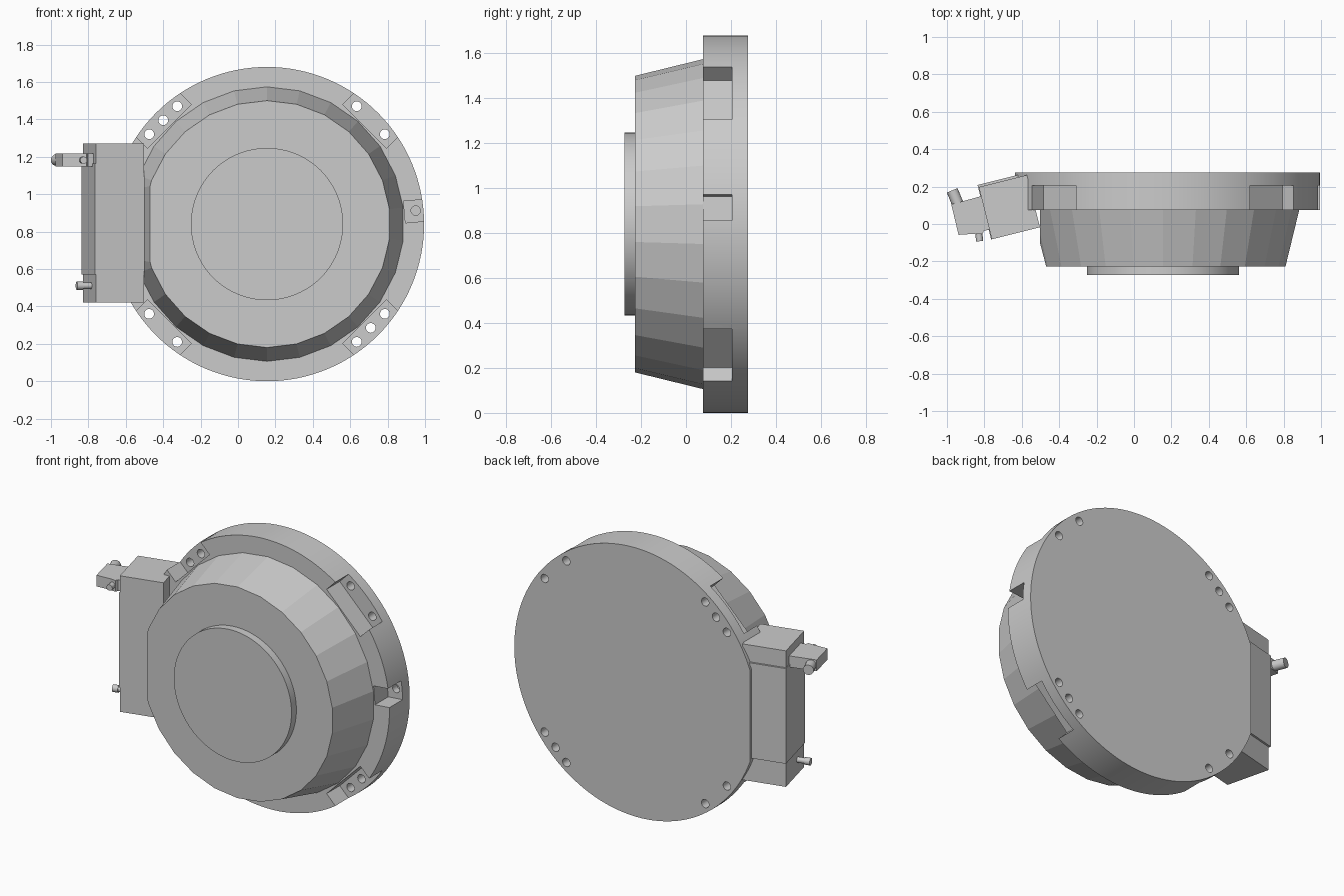
import bpy, bmesh, math
from mathutils import Matrix, Vector

if "Cube" in bpy.data.objects:
    bpy.data.objects.remove(bpy.data.objects["Cube"])

CX, CZ = 0.155, 0.84          # disc axis position
TILT = math.radians(14)       # swing of the side arm


def finish(name, bm, smooth=False):
    bmesh.ops.recalc_face_normals(bm, faces=bm.faces)
    me = bpy.data.meshes.new(name)
    bm.to_mesh(me)
    bm.free()
    ob = bpy.data.objects.new(name, me)
    bpy.context.collection.objects.link(ob)
    if smooth:
        bpy.ops.object.select_all(action='DESELECT')
        bpy.context.view_layer.objects.active = ob
        ob.select_set(True)
        bpy.ops.object.shade_smooth_by_angle(angle=math.radians(30))
    return ob


def add_disc(bm, x, z, y_back, y_front, r_back, r_front, n):
    m = Matrix.Translation((x, (y_back + y_front) / 2, z)) @ Matrix.Rotation(math.pi / 2, 4, 'X')
    bmesh.ops.create_cone(bm, cap_ends=True, segments=n, radius1=r_back, radius2=r_front,
                          depth=y_back - y_front, matrix=m)


def add_box(bm, lo, hi, frame=Matrix()):
    lo, hi = Vector(lo), Vector(hi)
    m = frame @ Matrix.Translation((lo + hi) / 2) @ Matrix.Diagonal((*(hi - lo), 1))
    bmesh.ops.create_cube(bm, size=1, matrix=m)


def add_rod(bm, p, q, r, n=16):
    p, q = Vector(p), Vector(q)
    m = Matrix.Translation((p + q) / 2) @ (q - p).to_track_quat('Z', 'Y').to_matrix().to_4x4()
    bmesh.ops.create_cone(bm, cap_ends=True, segments=n, radius1=r, radius2=r,
                          depth=(q - p).length, matrix=m)


def clip(bm, co, no):
    res = bmesh.ops.bisect_plane(bm, geom=bm.verts[:] + bm.edges[:] + bm.faces[:], dist=1e-5,
                                 plane_co=co, plane_no=no, clear_outer=True)
    bmesh.ops.holes_fill(bm, edges=[e for e in bm.edges if e.is_boundary])


def cut(ob, bm):
    cutter = finish("cutter", bm)
    cutter.hide_render = True
    mod = ob.modifiers.new("cut", 'BOOLEAN')
    mod.operation, mod.solver, mod.object = 'DIFFERENCE', 'EXACT', cutter
    bpy.context.view_layer.objects.active = ob
    bpy.ops.object.modifier_apply(modifier=mod.name)
    bpy.data.objects.remove(cutter)


# Mounting flange, flat on the arm side
bm = bmesh.new()
add_disc(bm, CX, CZ, 0.275, 0.075, 0.84, 0.84, 128)
clip(bm, (-0.635, 0, 0), (-1, 0, 0))
flange = finish("mounting_flange", bm)

# Bolt pockets on the diagonals plus one narrow pocket on the right
bm = bmesh.new()
for deg, half in ((45, 0.165), (135, 0.165), (225, 0.165), (315, 0.165), (5, 0.058)):
    frame = Matrix.Translation((CX, 0, CZ)) @ Matrix.Rotation(-math.radians(deg), 4, 'Y')
    add_box(bm, (0.738, 0, -half), (1.0, 0.205, half), frame)
cut(flange, bm)

# Bolt holes: two or three through each pocket, one blind hole on the right
bm = bmesh.new()
for sx, sz, middle in ((1, 1, 0), (-1, 1, 1), (1, -1, 1), (-1, -1, 0)):
    spots = [(0.48, 0.63), (0.63, 0.48)] + [(0.555, 0.555)] * middle
    for dx, dz in spots:
        add_disc(bm, CX + sx * dx, CZ + sz * dz, 0.4, 0.0, 0.026, 0.026, 20)
add_disc(bm, 0.95, 0.912, 0.25, 0.15, 0.025, 0.025, 20)
cut(flange, bm)
bpy.ops.object.select_all(action='DESELECT')
bpy.context.view_layer.objects.active = flange
flange.select_set(True)
bpy.ops.object.shade_smooth_by_angle(angle=math.radians(30))

# Tapered housing with the arm side sliced off
bm = bmesh.new()
add_disc(bm, CX, CZ, 0.08, -0.226, 0.735, 0.66, 26)
clip(bm, (-0.503, 0, 0), (-1, 0, 0))
clip(bm, (-0.503, -0.1, 0), (-0.125, -0.033, 0))
finish("tapered_housing", bm)

# Raised front cap
bm = bmesh.new()
add_disc(bm, CX, CZ, -0.22, -0.274, 0.407, 0.407, 96)
finish("front_cap", bm, True)

# Tilted side arm: local origin is the middle of its outer face
arm = Matrix.Translation((-0.796, 0.062, 0)) @ Matrix.Rotation(TILT, 4, 'Z')
for name, z0, z1, grow in (("arm_lower_block", 0.42, 0.57, 0),
                           ("arm_middle", 0.57, 1.165, 0.012),
                           ("arm_upper_block", 1.165, 1.27, 0)):
    bm = bmesh.new()
    add_box(bm, (-grow / 3, -0.148, z0), (0.265, 0.14 + grow, z1), arm)
    finish(name, bm)

# Connector body: top outline extruded upward
outline = [(-0.977, 0.105), (-0.938, -0.058), (-0.848, -0.052), (-0.81, -0.055),
           (-0.803, -0.037), (-0.765, -0.027), (-0.80, 0.15), (-0.82, 0.148)]
bm = bmesh.new()
face = bm.faces.new([bm.verts.new((x, y, 1.147)) for x, y in outline])
ext = bmesh.ops.extrude_face_region(bm, geom=[face])
bmesh.ops.translate(bm, vec=(0, 0, 0.07), verts=[v for v in ext['geom'] if isinstance(v, bmesh.types.BMVert)])
finish("connector_body", bm)

# Connector pins
bm = bmesh.new()
add_rod(bm, (-0.935, 0.09, 1.182), (-0.972, 0.18, 1.182), 0.031)
finish("connector_pin", bm, True)
bm = bmesh.new()
add_rod(bm, (-0.832, -0.03, 1.182), (-0.825, -0.092, 1.182), 0.019)
finish("connector_front_pin", bm, True)

# Lower latch pin with a wider head
bm = bmesh.new()
add_rod(bm, arm @ Vector((0.02, -0.045, 0.51)), arm @ Vector((-0.05, -0.045, 0.51)), 0.017)
add_rod(bm, arm @ Vector((-0.045, -0.045, 0.51)), arm @ Vector((-0.08, -0.045, 0.51)), 0.022)
finish("latch_pin", bm, True)
